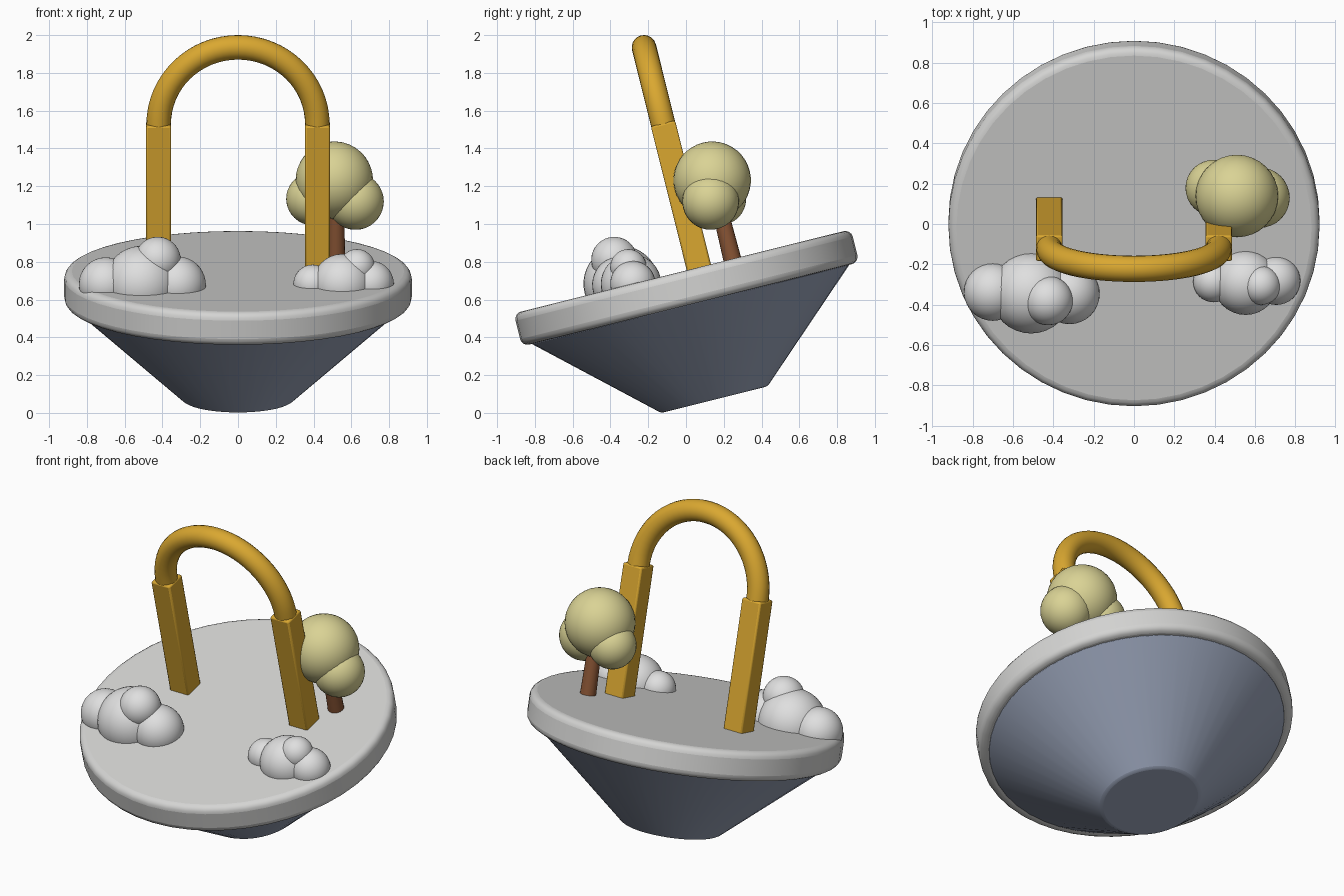
import bpy, bmesh, math
from mathutils import Matrix

if "Cube" in bpy.data.objects:
    bpy.data.objects.remove(bpy.data.objects["Cube"])

# Everything is modelled upright, then tilted together
TILT = Matrix.Translation((0, 0.15, 0.07)) @ Matrix.Rotation(math.radians(14), 4, 'X')
TOP = 0.70  # height of the disc's upper face


def material(name, rgb):
    m = bpy.data.materials.new(name)
    m.diffuse_color = (*rgb, 1)
    m.use_nodes = True
    m.node_tree.nodes["Principled BSDF"].inputs["Base Color"].default_value = m.diffuse_color
    return m


STONE = material("light_grey", (0.66, 0.66, 0.65))
CLOUD = material("cloud_white", (0.74, 0.74, 0.74))
SLATE = material("blue_grey", (0.33, 0.38, 0.50))
GOLD = material("gold", (0.70, 0.39, 0.03))
LEAF = material("pale_olive", (0.70, 0.65, 0.30))
BARK = material("bark_brown", (0.25, 0.09, 0.035))


def finish(name, mat, bevel=0, segments=2, angle=40):
    ob = bpy.context.object
    ob.name = name
    ob.data.materials.append(mat)
    bpy.ops.object.shade_smooth_by_angle(angle=math.radians(angle))
    if bevel:
        mod = ob.modifiers.new("rounded_edges", 'BEVEL')
        mod.width, mod.segments = bevel, segments
        mod.limit_method, mod.angle_limit = 'ANGLE', math.radians(30)
    ob.matrix_world = TILT @ ob.matrix_basis
    return ob


def cone(name, mat, r1, r2, z0, z1, x=0, y=0, verts=48, bevel=0, segments=2):
    bpy.ops.mesh.primitive_cone_add(vertices=verts, radius1=r1, radius2=r2,
                                    depth=z1 - z0, location=(x, y, (z0 + z1) / 2))
    return finish(name, mat, bevel, segments)


def ball(name, mat, x, y, z, r):
    bpy.ops.mesh.primitive_uv_sphere_add(segments=32, ring_count=20, radius=r,
                                         location=(x, y, z))
    return finish(name, mat)


# Tapered base and round platform
cone("base", SLATE, 0.29, 0.872, 0, 0.525, bevel=0.012)
cone("platform", STONE, 0.92, 0.92, 0.52, TOP, bevel=0.04, segments=4)

# Square handle posts
for side, label in ((-1, "left"), (1, "right")):
    bpy.ops.mesh.primitive_cube_add(size=1, location=(side * 0.42, 0.09, 1.085))
    ob = bpy.context.object
    ob.scale = (0.132, 0.132, 0.80)
    bpy.ops.object.transform_apply(location=False, rotation=False, scale=True)
    finish("post_" + label, GOLD, 0.01, 2)

# Half ring joining the posts
bpy.ops.mesh.primitive_torus_add(major_radius=0.42, minor_radius=0.065,
                                 major_segments=64, minor_segments=20)
ob = bpy.context.object
bm = bmesh.new()
bm.from_mesh(ob.data)
bmesh.ops.delete(bm, geom=[v for v in bm.verts if v.co.y < -0.001], context='VERTS')
bmesh.ops.rotate(bm, verts=bm.verts, matrix=Matrix.Rotation(math.pi / 2, 3, 'X'))
bm.to_mesh(ob.data)
bm.free()
ob.location = (0, 0.09, 1.48)
finish("handle_arch", GOLD)

# Tree
cone("trunk", BARK, 0.048, 0.04, TOP - 0.02, 1.05, 0.52, 0.272, verts=16)
ball("crown_main", LEAF, 0.51, 0.27, 1.13, 0.205)
ball("crown_right", LEAF, 0.622, 0.235, 1.023, 0.15)
ball("crown_left", LEAF, 0.395, 0.285, 1.025, 0.14)

# Two clouds resting on the platform: x, y, height above platform, radius
clouds = {
    "left_cloud": ((-0.51, -0.33, 0.015, 0.20), (-0.70, -0.325, 0.01, 0.143),
                   (-0.32, -0.335, 0.01, 0.15), (-0.425, -0.335, 0.146, 0.122)),
    "right_cloud": ((0.553, -0.28, 0, 0.16), (0.395, -0.275, 0, 0.102),
                    (0.705, -0.27, 0, 0.12), (0.63, -0.272, 0.09, 0.096)),
}
for name, puffs in clouds.items():
    for i, (x, y, h, r) in enumerate(puffs, 1):
        ball(f"{name}_puff_{i}", CLOUD, x, y, TOP + h, r)
